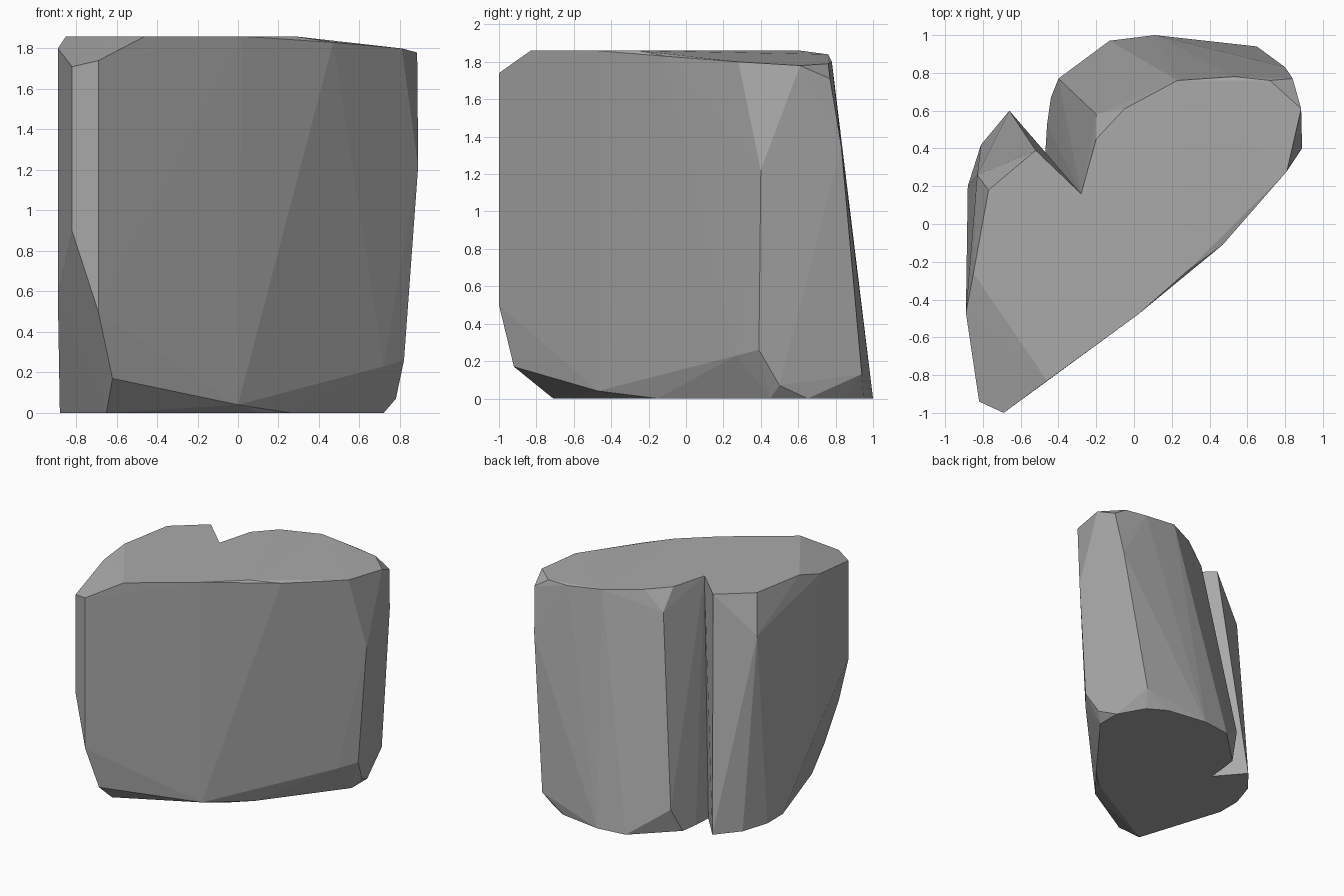
import bpy
import bmesh

cube = bpy.data.objects.get("Cube")
if cube:
    bpy.data.objects.remove(cube, do_unlink=True)

# Stone colour
stone = bpy.data.materials.new("grey stone")
stone.use_nodes = True
grey = (0.4, 0.4, 0.4, 1)
stone.diffuse_color = grey
stone.node_tree.nodes["Principled BSDF"].inputs["Base Color"].default_value = grey


def chunk(name, corners):
    """Faceted stone: the convex hull of its corner points."""
    bm = bmesh.new()
    for c in corners:
        bm.verts.new(c)
    hull = bmesh.ops.convex_hull(bm, input=bm.verts[:])
    loose = {v for v in hull["geom_interior"] + hull["geom_unused"]
             if isinstance(v, bmesh.types.BMVert)}
    bmesh.ops.delete(bm, geom=list(loose), context="VERTS")
    bmesh.ops.recalc_face_normals(bm, faces=bm.faces[:])
    mesh = bpy.data.meshes.new(name)
    bm.to_mesh(mesh)
    bm.free()
    mesh.materials.append(stone)
    obj = bpy.data.objects.new(name, mesh)
    bpy.context.collection.objects.link(obj)
    return obj


# Seam shared by both chunks, from the cleft at the back to the front face
TOP = 1.86
seam = [(-.28, .16, TOP), (-.47, .37, 0),
        (.02, -.48, TOP), (0, -.47, .04), (.11, -.29, 0)]

# Large chunk: front right, right end and back
main_rock = chunk("main_rock", seam + [
    # top rim
    (.28, -.25, TOP), (.47, -.11, 1.83), (.81, .28, 1.8), (.885, .61, 1.78),
    (.72, .76, 1.79), (.53, .78, 1.8), (.23, .76, 1.84), (-.05, .61, TOP),
    (-.2, .45, TOP),
    # sides
    (.89, .4, 1.22), (.84, .77, 1.71), (.8, .83, 1.35), (-.2, .58, 1.7),
    (.82, .39, .26), (.72, .27, .23), (.78, .5, .07), (.65, .94, .13),
    (-.4, .77, .2), (.02, .94, .35),
    # foot
    (.26, -.15, 0), (.72, .45, 0), (.72, .65, 0), (.6, .86, 0), (.45, .95, 0),
    (.11, 1, 0), (-.13, .97, 0), (-.44, .67, 0), (-.46, .53, 0)])

# Smaller chunk: front corner and the pointed left-hand lobe
side_rock = chunk("side_rock", seam + [
    # top rim with the bevelled front corner
    (-.46, -.83, TOP), (-.85, -.26, TOP), (-.77, .18, TOP), (-.52, .39, TOP),
    (-.69, -1, 1.74), (-.82, -.94, 1.71), (-.89, -.47, 1.8), (-.83, .26, 1.55),
    # sides
    (-.82, -.94, .9), (-.69, -1, .5), (-.62, -.92, .17), (-.89, -.47, .58),
    # foot
    (-.65, -.71, 0), (-.88, 0, 0), (-.88, .2, 0), (-.81, .42, 0), (-.66, .6, 0)])
